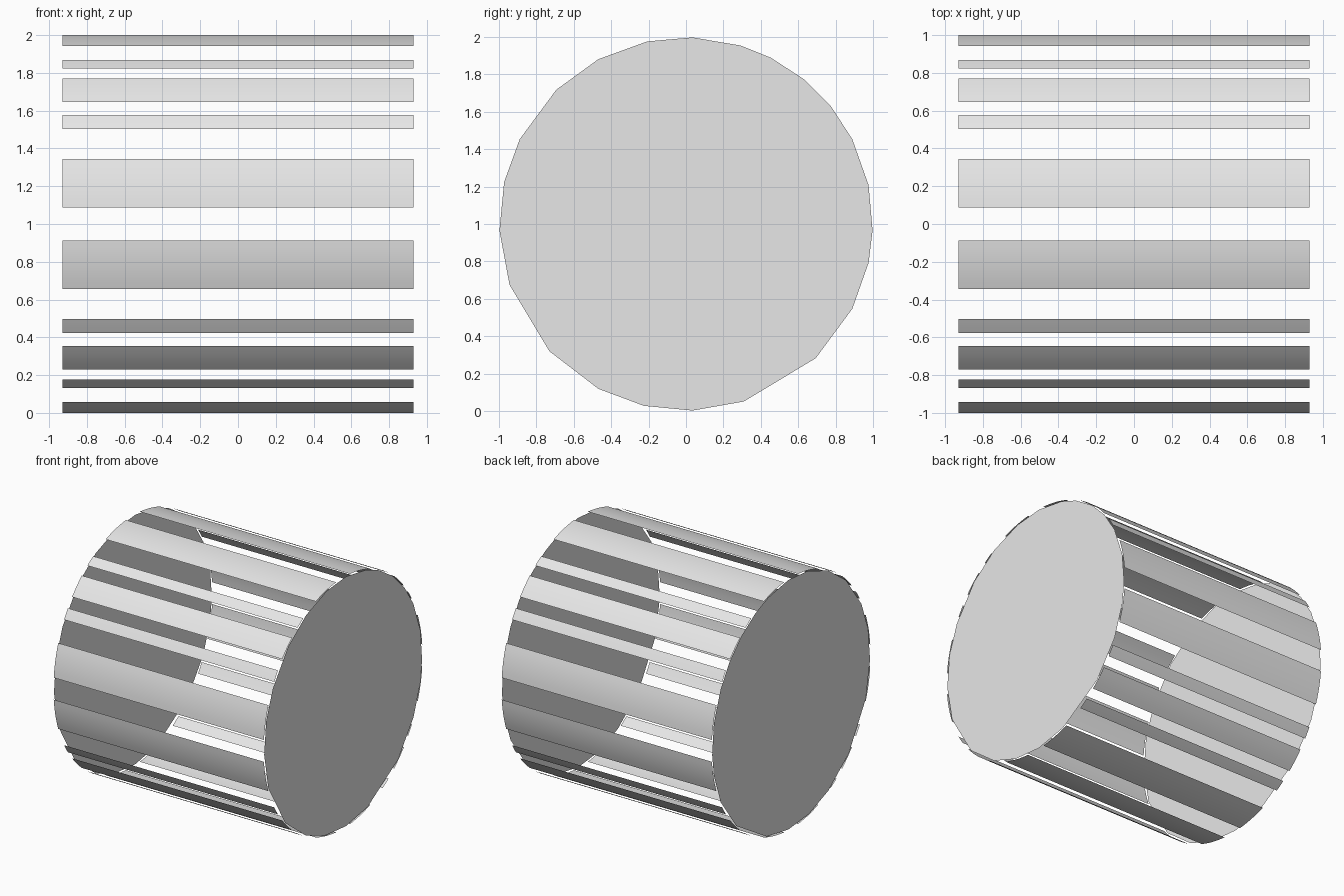
import bpy
import bmesh
from math import radians, sin, cos

RADIUS = 1.004       # slat ring
HALF_LENGTH = 0.93   # along x
CENTRE_Z = 1.0

cube = bpy.data.objects.get("Cube")
if cube:
    bpy.data.objects.remove(cube, do_unlink=True)

grey = bpy.data.materials.new("plain grey")
grey.use_nodes = True
grey.diffuse_color = (0.8, 0.8, 0.8, 1)
grey.node_tree.nodes["Principled BSDF"].inputs["Base Color"].default_value = (0.8, 0.8, 0.8, 1)


def ring_point(x, degrees, radius):
    a = radians(degrees)
    return (x, radius * cos(a), CENTRE_Z + radius * sin(a))


def finish(name, bm, smooth):
    mesh = bpy.data.meshes.new(name)
    bm.to_mesh(mesh)
    bm.free()
    mesh.materials.append(grey)
    for face in mesh.polygons:
        face.use_smooth = smooth
    obj = bpy.data.objects.new(name, mesh)
    bpy.context.collection.objects.link(obj)
    return obj


def make_slat(name, start, end, step=2.5):
    """Thin curved strip running the full length of the drum."""
    bm = bmesh.new()
    count = round((end - start) / step)
    rows = []
    for i in range(count + 1):
        angle = start + i * step
        rows.append([bm.verts.new(ring_point(x, angle, RADIUS))
                     for x in (-HALF_LENGTH, HALF_LENGTH)])
    for a, b in zip(rows, rows[1:]):
        bm.faces.new((a[0], b[0], b[1], a[1]))
    for face in bm.faces:
        face.normal_update()
        mid = face.calc_center_median()
        if face.normal.y * mid.y + face.normal.z * (mid.z - CENTRE_Z) < 0:
            face.normal_flip()
    return finish(name, bm, True)


def make_end_disc(name, side):
    """Flat, slightly uneven polygon closing one end."""
    corners = [-2, 12, 27, 39, 51, 63, 73, 88, 102, 118, 134, 153,
               167, 182, 199, 223, 242, 257, 272, 288, 314, 333, 348]
    bm = bmesh.new()
    verts = [bm.verts.new(ring_point(side * HALF_LENGTH, a, 0.998)) for a in corners]
    face = bm.faces.new(verts)
    face.normal_update()
    if face.normal.x * side < 0:
        face.normal_flip()
    return finish(name, bm, False)


# Slats: the same spacing in every quarter of the ring
spans = [(5, 20), (30, 35), (40, 50), (55, 60), (70, 85)]
for quarter in range(4):
    for i, (start, end) in enumerate(spans):
        turn = 90 * quarter
        make_slat(f"slat_{quarter + 1}_{i + 1}", start + turn, end + turn)

# End discs
make_end_disc("left_end_disc", 1)
make_end_disc("right_end_disc", -1)
